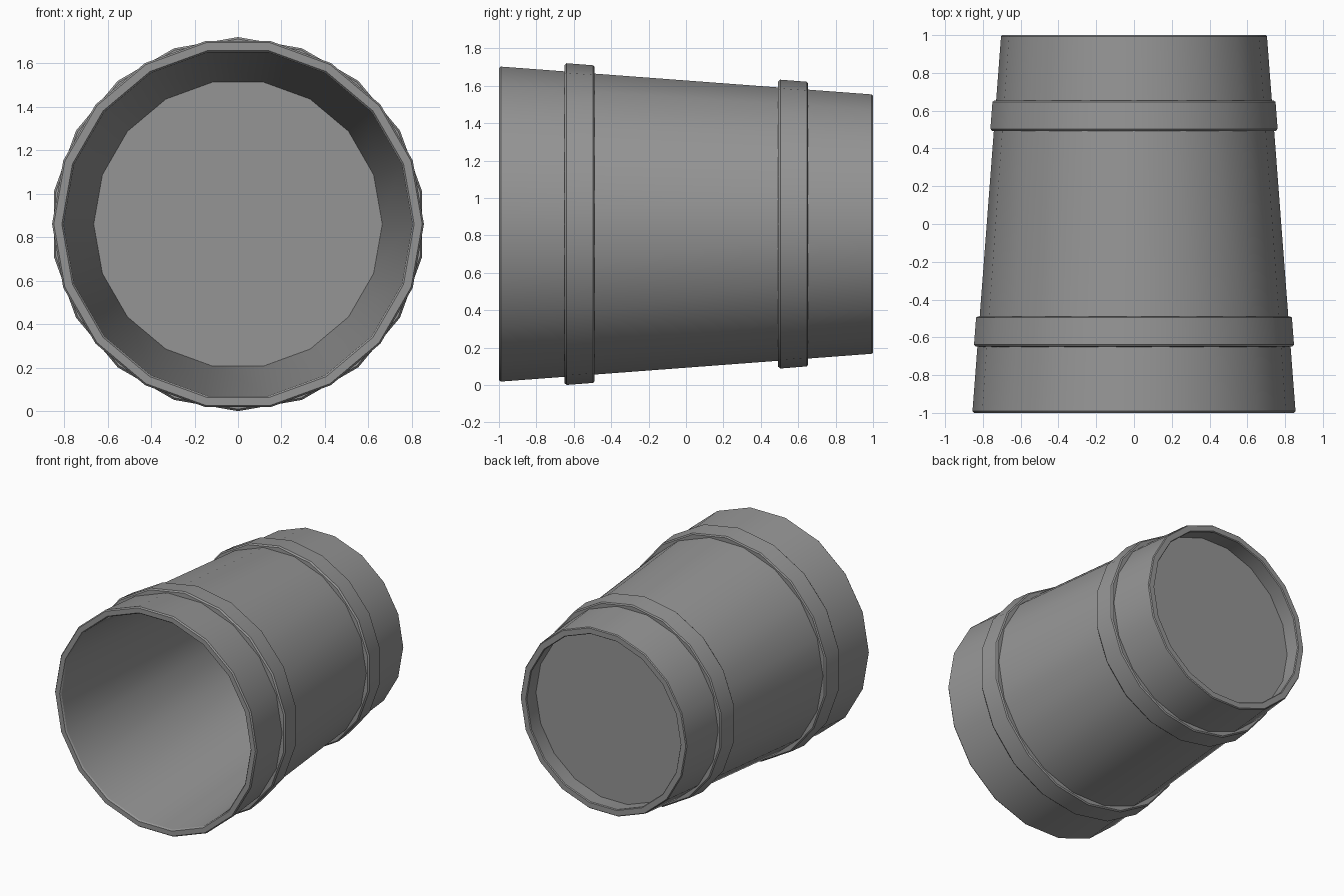
import bpy
import bmesh
from math import sin, cos, pi, radians

SIDES = 18
AXIS_Z = 0.86

cube = bpy.data.objects.get("Cube")
if cube:
    bpy.data.objects.remove(cube, do_unlink=True)

# Single plain grey
grey = bpy.data.materials.new("plain grey")
grey.use_nodes = True
colour = (0.3, 0.3, 0.3, 1)
grey.diffuse_color = colour
grey.node_tree.nodes["Principled BSDF"].inputs["Base Color"].default_value = colour


def finish(name, bm):
    """Turn a bmesh into a shaded object."""
    bmesh.ops.recalc_face_normals(bm, faces=bm.faces)
    mesh = bpy.data.meshes.new(name)
    bm.to_mesh(mesh)
    bm.free()
    mesh.materials.append(grey)
    obj = bpy.data.objects.new(name, mesh)
    bpy.context.collection.objects.link(obj)
    bpy.ops.object.select_all(action="DESELECT")
    obj.select_set(True)
    bpy.context.view_layer.objects.active = obj
    bpy.ops.object.shade_smooth_by_angle(angle=radians(30))
    return obj


def ring_verts(bm, r, y, turn=0.0):
    return [bm.verts.new((r * cos(2 * pi * i / SIDES + turn), y,
                          AXIS_Z + r * sin(2 * pi * i / SIDES + turn)))
            for i in range(SIDES)]


def revolve(name, profile, turn=0.0):
    """Spin a closed (radius, y) section around the lying axis."""
    bm = bmesh.new()
    rings = [ring_verts(bm, r, y, turn) for r, y in profile]
    for k, a in enumerate(rings):
        b = rings[(k + 1) % len(rings)]
        for i in range(SIDES):
            j = (i + 1) % SIDES
            bm.faces.new((a[i], a[j], b[j], b[i]))
    return finish(name, bm)


# Tapered wall, with fine chamfers on both rims
revolve("bucket_wall", [
    (0.847, -1), (0.855, -0.99), (0.704, 0.993), (0.698, 1),
    (0.657, 1), (0.652, 0.993), (0.802, -0.99), (0.81, -1)])

# Floor set in from the narrow end
bm = bmesh.new()
front = ring_verts(bm, 0.668, 0.84)
back = ring_verts(bm, 0.666, 0.87)
bm.faces.new(front)
bm.faces.new(back)
for i in range(SIDES):
    j = (i + 1) % SIDES
    bm.faces.new((front[i], front[j], back[j], back[i]))
finish("bucket_floor", bm)

# Two hoops, turned half a side against the wall
for name, y, r in (("wide_hoop", -0.57, 0.86), ("narrow_hoop", 0.572, 0.772)):
    revolve(name, [
        (r - 0.05, y - 0.081), (r - 0.009, y - 0.079), (r, y - 0.068),
        (r - 0.011, y + 0.074), (r - 0.02, y + 0.081), (r - 0.06, y + 0.079)],
        turn=pi / SIDES)
